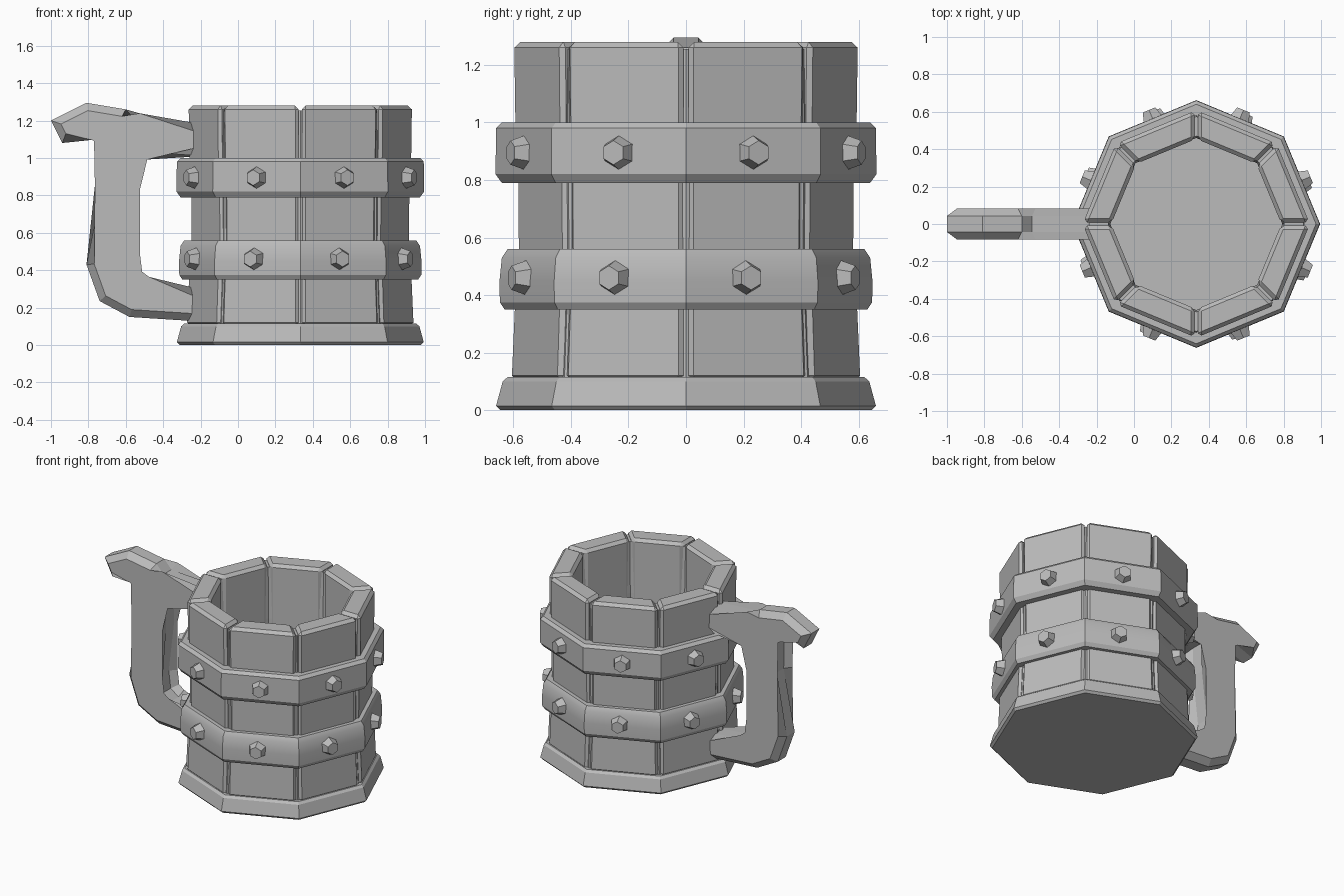
import bpy, bmesh, math
from mathutils import Vector, Matrix

if "Cube" in bpy.data.objects:
    bpy.data.objects.remove(bpy.data.objects["Cube"])

CX = 0.333          # centre of the mug body
N = 8               # sides
STEP = math.tau / N

mat = bpy.data.materials.new("plain grey")
mat.diffuse_color = (0.5, 0.5, 0.5, 1)
mat.use_nodes = True
mat.node_tree.nodes["Principled BSDF"].inputs["Base Color"].default_value = mat.diffuse_color


def add_object(name, bm):
    bmesh.ops.recalc_face_normals(bm, faces=bm.faces[:])
    mesh = bpy.data.meshes.new(name)
    bm.to_mesh(mesh)
    bm.free()
    mesh.materials.append(mat)
    ob = bpy.data.objects.new(name, mesh)
    bpy.context.collection.objects.link(ob)
    return ob


def polar(r, a, z):
    return Vector((CX + r * math.cos(a), r * math.sin(a), z))


def lathe(name, profile, closed=True):
    """Eight-sided solid from (radius, z) points; an open profile is capped."""
    bm = bmesh.new()
    rows = [[bm.verts.new(polar(r, i * STEP, z)) for i in range(N)] for r, z in profile]
    pairs = list(zip(rows, rows[1:])) + ([(rows[-1], rows[0])] if closed else [])
    for a, b in pairs:
        for i in range(N):
            j = (i + 1) % N
            bm.faces.new((a[i], a[j], b[j], b[i]))
    if not closed:
        bm.faces.new(rows[0])
        bm.faces.new(rows[-1])
    return add_object(name, bm)


def bevel(ob, width):
    m = ob.modifiers.new("bevel", 'BEVEL')
    m.width = width
    m.segments = 1
    m.limit_method = 'ANGLE'
    m.angle_limit = math.radians(50)


# Base foot
lathe("base", [(0.645, 0), (0.66, 0.015), (0.637, 0.10), (0.62, 0.115)], closed=False)

# Inner cup: wall behind the staves plus the floor
lathe("cup_core", [(0.60, 0.06), (0.575, 0.55), (0.58, 1.0), (0.575, 1.255),
                   (0.47, 1.255), (0.46, 0.9), (0.46, 0.13)], closed=False)

# Staves: one bevelled plank per side, slightly waisted
levels = [(0.617, 0.10), (0.606, 0.35), (0.592, 0.56), (0.594, 0.79), (0.604, 1.0), (0.608, 1.28)]
GAP = 0.009
for k in range(N):
    a0, a1 = k * STEP, (k + 1) * STEP
    bm = bmesh.new()
    rows = []
    for r, z in levels:
        o0, o1 = polar(r, a0, z), polar(r, a1, z)
        i0, i1 = polar(0.455, a0, z), polar(0.455, a1, z)
        t = (o1 - o0).normalized() * GAP
        rows.append([bm.verts.new(p) for p in (o0 + t, o1 - t, i1 - t, i0 + t)])
    for a, b in zip(rows, rows[1:]):
        for i in range(4):
            j = (i + 1) % 4
            bm.faces.new((a[i], a[j], b[j], b[i]))
    bm.faces.new(rows[0])
    bm.faces.new(rows[-1])
    bevel(add_object(f"stave_{k + 1}", bm), 0.02)

# Hoops
lathe("upper_hoop", [(0.56, 0.79), (0.64, 0.79), (0.662, 0.82), (0.66, 0.98),
                     (0.64, 1.0), (0.56, 1.0)])
lower = lathe("lower_hoop", [(0.56, 0.35), (0.63, 0.35), (0.647, 0.375), (0.648, 0.45),
                             (0.64, 0.53), (0.62, 0.56), (0.56, 0.56)])
bpy.context.view_layer.objects.active = lower
lower.select_set(True)
bpy.ops.object.shade_smooth_by_angle(angle=math.radians(30))

# Hexagonal studs, one per hoop side
for hoop, z, r, turn in (("upper", 0.895, 0.61, 0), ("lower", 0.46, 0.597, math.radians(-2))):
    for k in range(N):
        a = (k + 0.5) * STEP + turn
        bm = bmesh.new()
        place = (Matrix.Translation(polar(r + 0.02, a, z)) @ Matrix.Rotation(a, 4, 'Z')
                 @ Matrix.Rotation(math.pi / 2, 4, 'Y') @ Matrix.Rotation(math.pi / 2, 4, 'Z'))
        bmesh.ops.create_cone(bm, cap_ends=True, segments=6, radius1=0.062,
                              radius2=0.042, depth=0.06, matrix=place)
        # Points of each hexagon lie sideways on the hoop
        add_object(f"{hoop}_stud_{k + 1}", bm)

# Handle: flat outline with chamfered edges
outline = [(-0.19, 1.18), (-0.545, 1.20), (-0.60, 1.26), (-0.81, 1.295), (-1.0, 1.20),
           (-0.94, 1.08), (-0.78, 1.14), (-0.73, 1.115), (-0.725, 0.85), (-0.81, 0.43),
           (-0.74, 0.235), (-0.58, 0.15), (-0.19, 0.125), (-0.19, 0.295), (-0.49, 0.325),
           (-0.55, 0.37), (-0.565, 0.49), (-0.525, 0.83), (-0.525, 1.035), (-0.19, 1.01)]
bm = bmesh.new()
front = [bm.verts.new((x, -0.083, z)) for x, z in outline]
back = [bm.verts.new((x, 0.083, z)) for x, z in outline]
f0, f1 = bm.faces.new(front), bm.faces.new(back)
for i in range(len(outline)):
    j = (i + 1) % len(outline)
    bm.faces.new((front[i], front[j], back[j], back[i]))
rim = list(f0.edges) + list(f1.edges)
bmesh.ops.bevel(bm, geom=rim, offset=0.04, segments=1, profile=0.5, affect='EDGES')
add_object("handle", bm)
